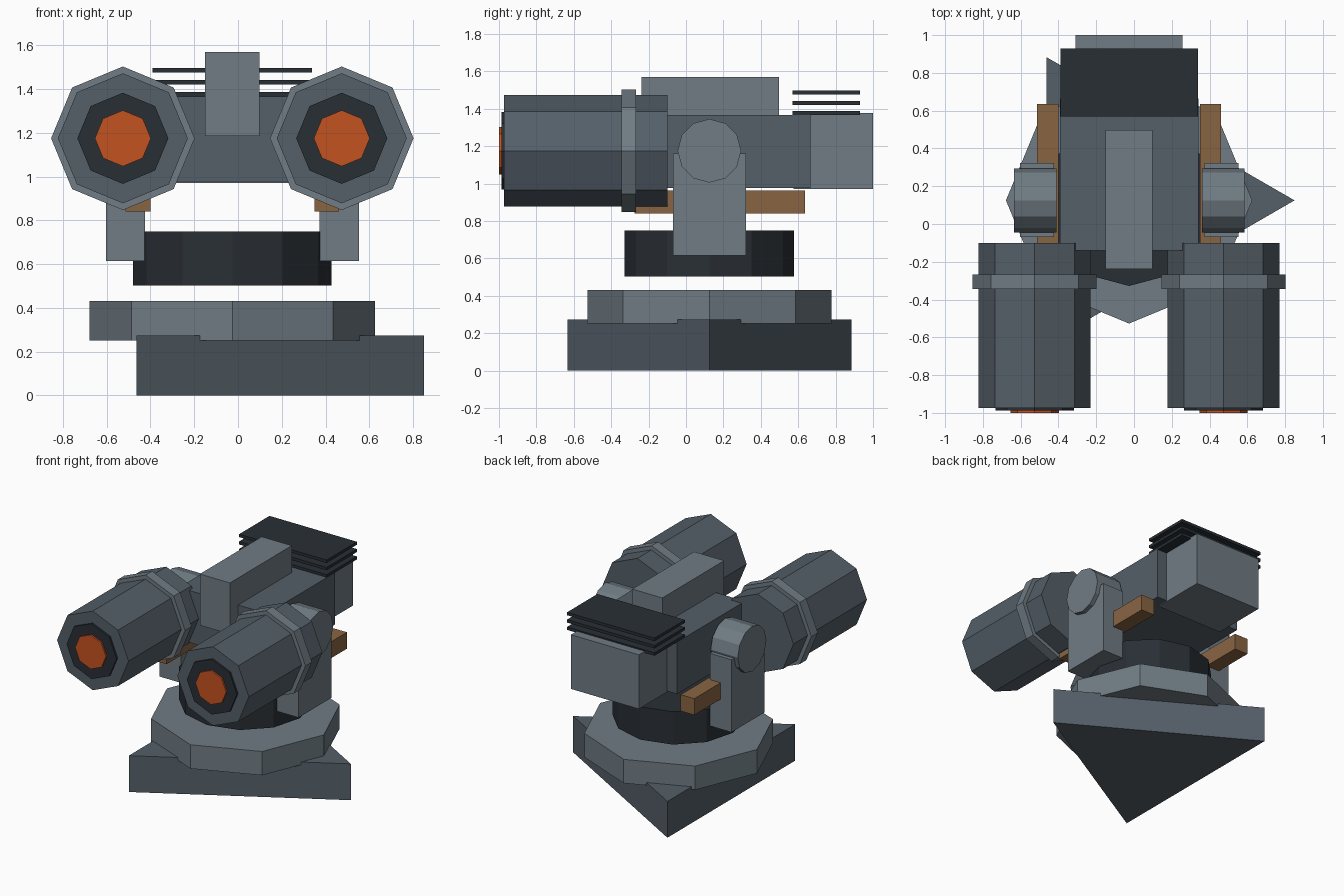
import bpy, bmesh
from math import cos, sin, tau
from mathutils import Vector

if "Cube" in bpy.data.objects:
    bpy.data.objects.remove(bpy.data.objects["Cube"])

CX, CY = -0.026, 0.125      # turning axis of the turret
PZ = 1.175                  # height of the tilt axis


def material(name, rgb):
    m = bpy.data.materials.new(name)
    m.diffuse_color = (*rgb, 1)
    m.use_nodes = True
    m.node_tree.nodes["Principled BSDF"].inputs["Base Color"].default_value = m.diffuse_color
    return m


STEEL = material("light_steel", (0.16, 0.20, 0.23))
SLATE = material("slate", (0.09, 0.115, 0.14))
DARK = material("dark_metal", (0.022, 0.028, 0.035))
BROWN = material("bronze", (0.25, 0.13, 0.055))
ORANGE = material("orange_glow", (0.55, 0.085, 0.015))


def finish(bm, name, mat):
    bmesh.ops.recalc_face_normals(bm, faces=bm.faces)
    me = bpy.data.meshes.new(name)
    bm.to_mesh(me)
    bm.free()
    me.materials.append(mat)
    ob = bpy.data.objects.new(name, me)
    bpy.context.collection.objects.link(ob)
    return ob


def box(name, mat, x, y, z):
    """Box from (min, max) pairs."""
    bm = bmesh.new()
    bmesh.ops.create_cube(bm, size=1)
    for v in bm.verts:
        v.co = Vector([r[0] + (c + 0.5) * (r[1] - r[0]) for c, r in zip(v.co, (x, y, z))])
    return finish(bm, name, mat)


def prism(name, mat, axis, sides, radius, span, centre):
    """Regular prism along an axis; span is its extent, first corner on an axis line."""
    bm = bmesh.new()
    ring = []
    for i in range(sides):
        p = [radius * cos(tau * i / sides) + centre[0],
             radius * sin(tau * i / sides) + centre[1]]
        p.insert(axis, span[0])
        ring.append(bm.verts.new(p))
    face = bm.faces.new(ring)
    out = bmesh.ops.extrude_face_region(bm, geom=[face])
    move = Vector((0, 0, 0))
    move[axis] = span[1] - span[0]
    bmesh.ops.translate(bm, vec=move, verts=[g for g in out["geom"] if isinstance(g, bmesh.types.BMVert)])
    # keep the starting cap so the prism is closed
    if not any(set(f.verts) == set(ring) for f in bm.faces):
        bm.faces.new(ring)
    return finish(bm, name, mat)


def around(c, width):
    return (c - width / 2, c + width / 2)


X, Y, Z = 0, 1, 2

# Base, bearing ring and turntable
prism("base_plate", SLATE, Z, 3, 0.876, (0, 0.273), (CX, CY))
prism("bearing_ring", STEEL, Z, 8, 0.652, (0.252, 0.431), (CX, CY))
prism("turntable", DARK, Z, 12, 0.453, (0.503, 0.75), (CX, CY))

# Central housing
box("housing", SLATE, around(CX, 0.733), (-0.14, 0.665), (0.977, 1.367))
box("rear_box", STEEL, around(CX, 0.565), (0.575, 1.0), (0.97, 1.377))
box("sight_block", STEEL, around(CX, 0.25), (-0.238, 0.497), (1.185, 1.57))

# Cooling fins
for i in range(3):
    box(f"cooling_fin_{i + 1}", DARK, around(CX, 0.727), (0.57, 0.93), around(1.376 + 0.055 * i, 0.022))

# Paired parts on each side
for side, s in (("left", -1), ("right", 1)):
    box(f"{side}_arm", STEEL, around(CX + s * 0.488, 0.18), (-0.07, 0.322), (0.615, 1.16))
    prism(f"{side}_pivot", STEEL, X, 12, 0.17, around(CX + s * 0.498, 0.225), (CY, PZ))
    box(f"{side}_rail", BROWN, around(CX + s * 0.431, 0.113), (-0.275, 0.635), (0.84, 0.963))
    # Barrel with flange, muzzle and glowing core
    c = (CX + s * 0.5, PZ)
    prism(f"{side}_barrel", SLATE, Y, 8, 0.297, (-0.973, -0.1), c)
    prism(f"{side}_flange", STEEL, Y, 8, 0.328, (-0.345, -0.268), c)
    prism(f"{side}_muzzle", DARK, Y, 8, 0.208, (-0.987, -0.9), c)
    prism(f"{side}_core", ORANGE, Y, 8, 0.128, (-1.0, -0.92), c)
